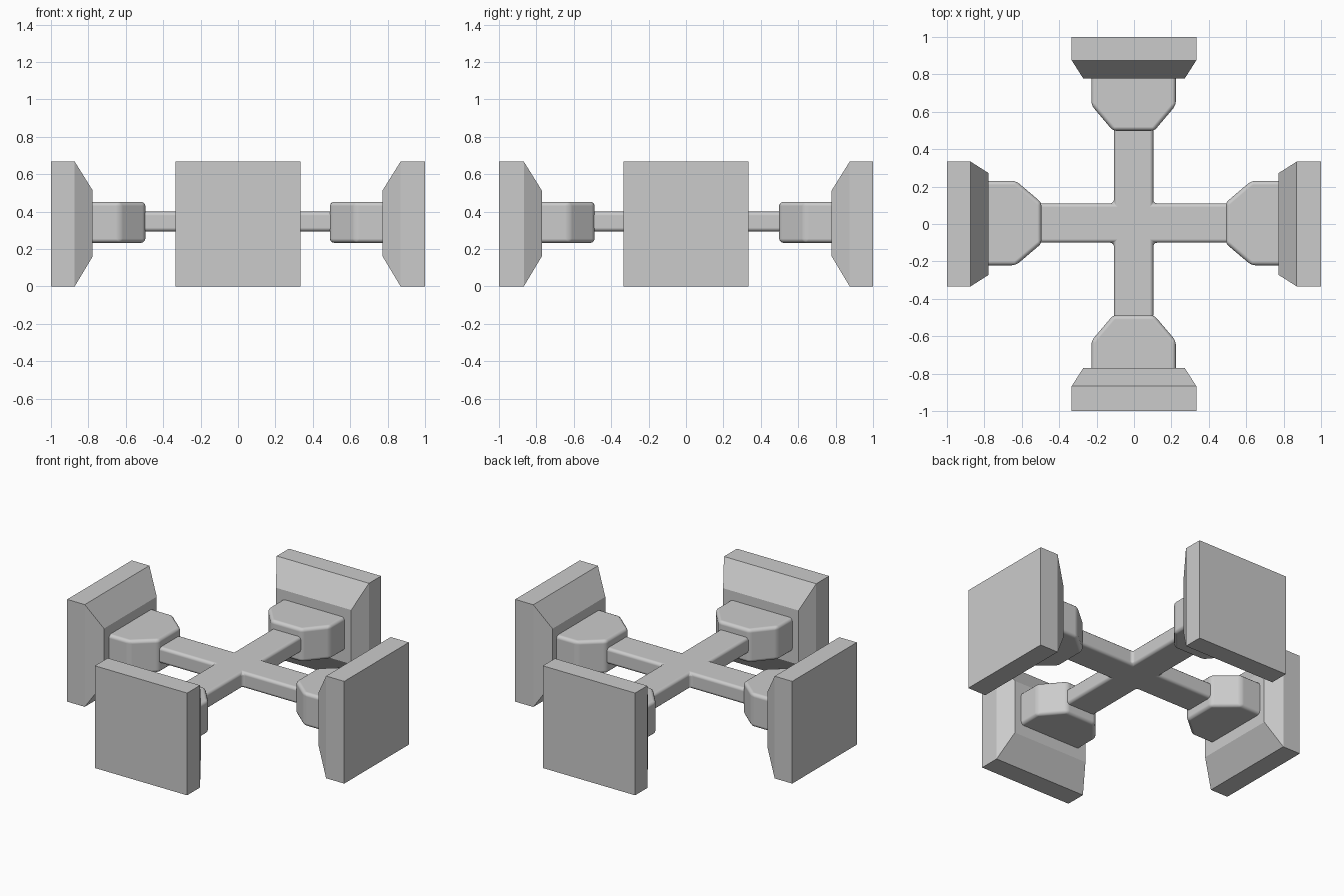
import bpy, bmesh
from math import radians, pi
from mathutils import Matrix

if "Cube" in bpy.data.objects:
    bpy.data.objects.remove(bpy.data.objects["Cube"])


def prism(name, outline, z0, z1, matrix, bevel):
    """Extrude a top-view outline, then round and smooth its edges."""
    bm = bmesh.new()
    face = bm.faces.new([bm.verts.new((x, y, z0)) for x, y in outline])
    ext = bmesh.ops.extrude_face_region(bm, geom=[face])
    top = [g for g in ext["geom"] if isinstance(g, bmesh.types.BMVert)]
    bmesh.ops.translate(bm, verts=top, vec=(0, 0, z1 - z0))
    bm.transform(matrix)
    bmesh.ops.recalc_face_normals(bm, faces=bm.faces)
    return finish(name, bm, bevel)


def finish(name, bm, bevel=0):
    mesh = bpy.data.meshes.new(name)
    bm.to_mesh(mesh)
    bm.free()
    ob = bpy.data.objects.new(name, mesh)
    bpy.context.collection.objects.link(ob)
    if bevel:
        mod = ob.modifiers.new("rounding", 'BEVEL')
        mod.width = bevel
        mod.segments = 3
        mod.limit_method = 'ANGLE'
        mod.angle_limit = radians(30)
        mod.harden_normals = True
        for p in mesh.polygons:
            p.use_smooth = True
    return ob


def plate(name, inner, step, matrix):
    """Square pad with a tapered inner side, built from three rings along +x."""
    bm = bmesh.new()
    rings = []
    for x, w, z0, z1 in ((1, .333, 0, .667), (step, .333, 0, .667),
                         (inner, .272, .16, .513)):
        rings.append([bm.verts.new((x, y, z)) for y, z in
                      ((-w, z0), (w, z0), (w, z1), (-w, z1))])
    bm.faces.new(rings[0])
    bm.faces.new(rings[-1])
    for a, b in zip(rings, rings[1:]):
        for i in range(4):
            j = (i + 1) % 4
            bm.faces.new((a[i], a[j], b[j], b[i]))
    bm.transform(matrix)
    bmesh.ops.recalc_face_normals(bm, faces=bm.faces)
    return finish(name, bm)


# Slight off-centre placement of the inner parts
offset = Matrix.Translation((-.002, .005, 0))

# Cross-shaped centre bar
L, w = .515, .105
cross = [(L, -w), (L, w), (w, w), (w, L), (-w, L), (-w, w),
         (-L, w), (-L, -w), (-w, -w), (-w, -L), (w, -L), (w, -w)]
prism("centre_cross", cross, .294, .399, offset, .02)

# Four tapered sockets and end pads
socket = [(.80, -.226), (.80, .226), (.63, .226), (.493, .11),
          (.493, -.11), (.63, -.226)]
shifts = {"right": -.002, "back": .004, "left": .002, "front": -.004}
for i, (side, s) in enumerate(shifts.items()):
    rot = Matrix.Rotation(i * pi / 2, 4, 'Z')
    prism(side + "_socket", socket, .233, .452, offset @ rot, .022)
    plate(side + "_pad", .775 + s, .871 + s, rot)
